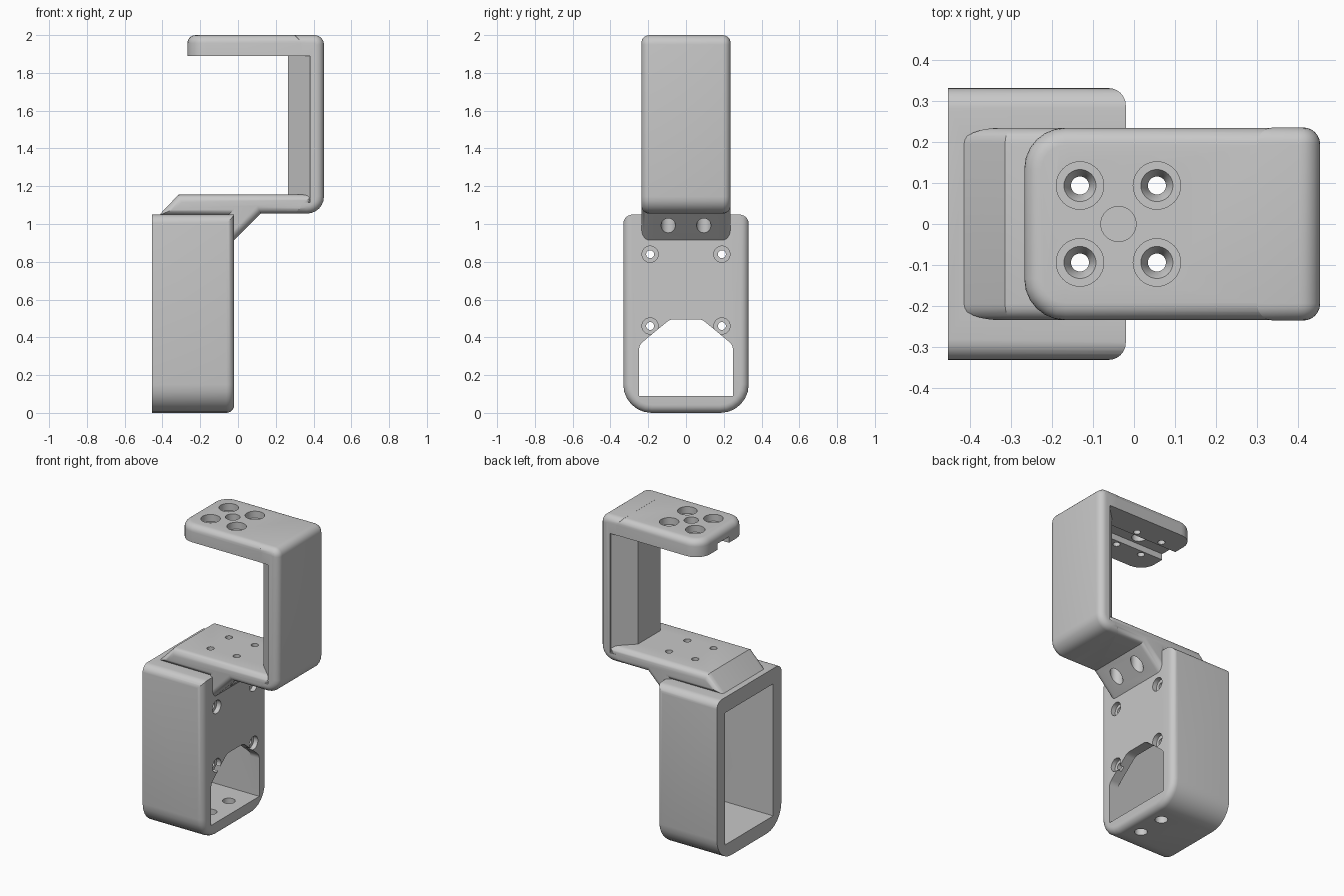
import bpy, bmesh, math
from mathutils import Vector

if "Cube" in bpy.data.objects:
    bpy.data.objects.remove(bpy.data.objects["Cube"])

grey = bpy.data.materials.new("light grey")
grey.use_nodes = True
colour = (0.58, 0.58, 0.58, 1)
grey.diffuse_color = colour
grey.node_tree.nodes["Principled BSDF"].inputs["Base Color"].default_value = colour


def make_object(name, bm):
    bmesh.ops.remove_doubles(bm, verts=bm.verts, dist=0.00001)
    bmesh.ops.recalc_face_normals(bm, faces=bm.faces)
    mesh = bpy.data.meshes.new(name)
    bm.to_mesh(mesh)
    bm.free()
    mesh.materials.append(grey)
    obj = bpy.data.objects.new(name, mesh)
    bpy.context.collection.objects.link(obj)
    return obj


def fillet(points, steps=6):
    """Round every (u, v, radius) corner of a 2D outline."""
    out = []
    for i, (u, v, r) in enumerate(points):
        p = Vector((u, v))
        if r == 0:
            out.append(p)
            continue
        a = (Vector(points[i - 1][:2]) - p).normalized()
        b = (Vector(points[(i + 1) % len(points)][:2]) - p).normalized()
        half = a.angle(b) / 2
        centre = p + (a + b).normalized() * (r / math.sin(half))
        start = p + a * (r / math.tan(half)) - centre
        end = p + b * (r / math.tan(half)) - centre
        sweep = start.angle(end)
        for k in range(steps + 1):
            t = k / steps
            arc = (start * math.sin((1 - t) * sweep) + end * math.sin(t * sweep)) / math.sin(sweep)
            out.append(centre + arc)
    return out


def prism(name, axis, outline, lo, hi, rim=0, rims=(0, 1)):
    """Extrude an outline along an axis and round the rims of its end caps."""
    place = {"X": lambda u, v, w: (w, u, v),
             "Y": lambda u, v, w: (u, w, v),
             "Z": lambda u, v, w: (u, v, w)}[axis]
    bm = bmesh.new()
    pts = fillet(outline)
    rings = [[bm.verts.new(place(p.x, p.y, w)) for p in pts] for w in (lo, hi)]
    caps = [bm.faces.new(ring) for ring in rings]
    n = len(pts)
    for i in range(n):
        j = (i + 1) % n
        bm.faces.new((rings[0][i], rings[0][j], rings[1][j], rings[1][i]))
    bmesh.ops.recalc_face_normals(bm, faces=bm.faces)
    if rim:
        edges = [e for k in rims for e in caps[k].edges]
        bmesh.ops.bevel(bm, geom=edges, offset=rim, segments=6, profile=0.5, affect="EDGES")
    return make_object(name, bm)


def drill(axis, centre, lo, hi, r_lo, r_hi=None):
    """Round or tapered cutter running along X or Z."""
    bm = bmesh.new()
    bmesh.ops.create_cone(bm, cap_ends=True, segments=32, radius1=r_lo,
                          radius2=r_lo if r_hi is None else r_hi, depth=hi - lo)
    for v in bm.verts:
        u, t, w = v.co
        w += (lo + hi) / 2
        if axis == "X":
            v.co = (w, u + centre[0], t + centre[1])
        else:
            v.co = (u + centre[0], t + centre[1], w)
    return make_object("drill", bm)


def combine(target, tool, operation):
    tool.hide_render = True
    mod = target.modifiers.new("combine", "BOOLEAN")
    mod.object, mod.operation, mod.solver = tool, operation, "EXACT"
    mod.use_self = operation == "UNION"
    evaluated = target.evaluated_get(bpy.context.evaluated_depsgraph_get())
    mesh = bpy.data.meshes.new_from_object(evaluated)
    target.modifiers.clear()
    target.data = mesh
    bpy.data.objects.remove(tool)


def rect(u0, u1, v0, v1, r=(0, 0, 0, 0)):
    return [(u0, v0, r[0]), (u1, v0, r[1]), (u1, v1, r[2]), (u0, v1, r[3])]


W = 0.236  # half width of the upper bracket

# Upright wall of the bracket, hollowed to a thin web
bracket = prism("bracket", "Y", rect(0.3, 0.455, 1.055, 2, (0, 0.09, 0.05, 0)), -W, W, 0.042)
combine(bracket, prism("void", "Y", rect(0.2, 0.382, 1.113, 1.89), -0.5, 0.5), "DIFFERENCE")

# Overhanging top plate with a cable channel underneath
top_plate = prism("top_plate", "Z", rect(-0.268, 0.42, -W + 0.001, W - 0.001, (0.1, 0, 0, 0.1)),
                  1.8905, 1.9995, 0.042, (1,))
combine(bracket, top_plate, "UNION")
combine(bracket, prism("channel", "Z", rect(-0.4, 0.27, -0.06, 0.06), 1.85, 1.93), "DIFFERENCE")

# Lower plate with sloped end and diagonal gusset
lower = [(-0.42, 1.045, 0), (-0.315, 1.155, 0), (0.41, 1.155, 0), (0.36, 1.056, 0),
         (0.12, 1.056, 0), (-0.055, 0.88, 0), (-0.055, 1.045, 0)]
combine(bracket, prism("lower_plate", "Y", lower, -W + 0.001, W - 0.001, 0.04), "UNION")

# Tapered rib on the inside of the upright wall
rib = [(0.41, -0.2, 0), (0.38, -0.228, 0), (0.265, -0.115, 0),
       (0.265, 0.115, 0), (0.38, 0.228, 0), (0.41, 0.2, 0)]
combine(bracket, prism("rib", "Z", rib, 1.1, 1.895), "UNION")

# Housing, open on one side, with a flat top
housing = prism("housing", "X", rect(-0.332, 0.332, 0, 1.3, (0.15, 0.15, 0, 0)),
                -0.455, -0.02, 0.042, (1,))
trim = prism("trim", "X", rect(-0.3325, 0.3325, -1, 1.05, (0, 0, 0.05, 0.05)), -1, 1)
combine(housing, trim, "INTERSECT")
combine(bracket, housing, "UNION")
combine(bracket, prism("cavity", "X", rect(-0.248, 0.248, 0.09, 0.95), -0.6, -0.085), "DIFFERENCE")

# Gabled window in the housing wall
window = [(-0.248, 0.09, 0), (0.248, 0.09, 0), (0.248, 0.36, 0.05), (0.085, 0.495, 0.06),
          (-0.085, 0.495, 0.06), (-0.248, 0.36, 0.05)]
combine(bracket, prism("window", "X", window, -0.2, 0.1), "DIFFERENCE")

# Screw holes in the housing wall
cutters = []
for y in (-0.19, 0.19):
    for z in (0.46, 0.84):
        cutters += [drill("X", (y, z), -0.2, 0.05, 0.021),
                    drill("X", (y, z), -0.05, 0.05, 0.043)]

# Screw holes through the plates, with access holes below
for x in (-0.132, 0.056):
    for y in (-0.094, 0.094):
        cutters += [drill("Z", (x, y), 1.8, 2.1, 0.022),
                    drill("Z", (x, y), 1.925, 1.96, 0.022, 0.042),
                    drill("Z", (x, y), 1.955, 2.1, 0.058),
                    drill("Z", (x, y), 0.8, 1.3, 0.022),
                    drill("Z", (x, y), 0.8, 1.09, 0.038)]
        if x < 0:
            cutters.append(drill("Z", (x, y), -0.1, 0.2, 0.038))
cutters.append(drill("Z", (-0.038, 0), 1.8, 2.1, 0.043))
for cutter in cutters:
    combine(bracket, cutter, "DIFFERENCE")

# Smooth the rounded edges, keep the sharp ones
bpy.ops.object.select_all(action="DESELECT")
bracket.select_set(True)
bpy.context.view_layer.objects.active = bracket
bpy.ops.object.shade_smooth_by_angle(angle=math.radians(30))
